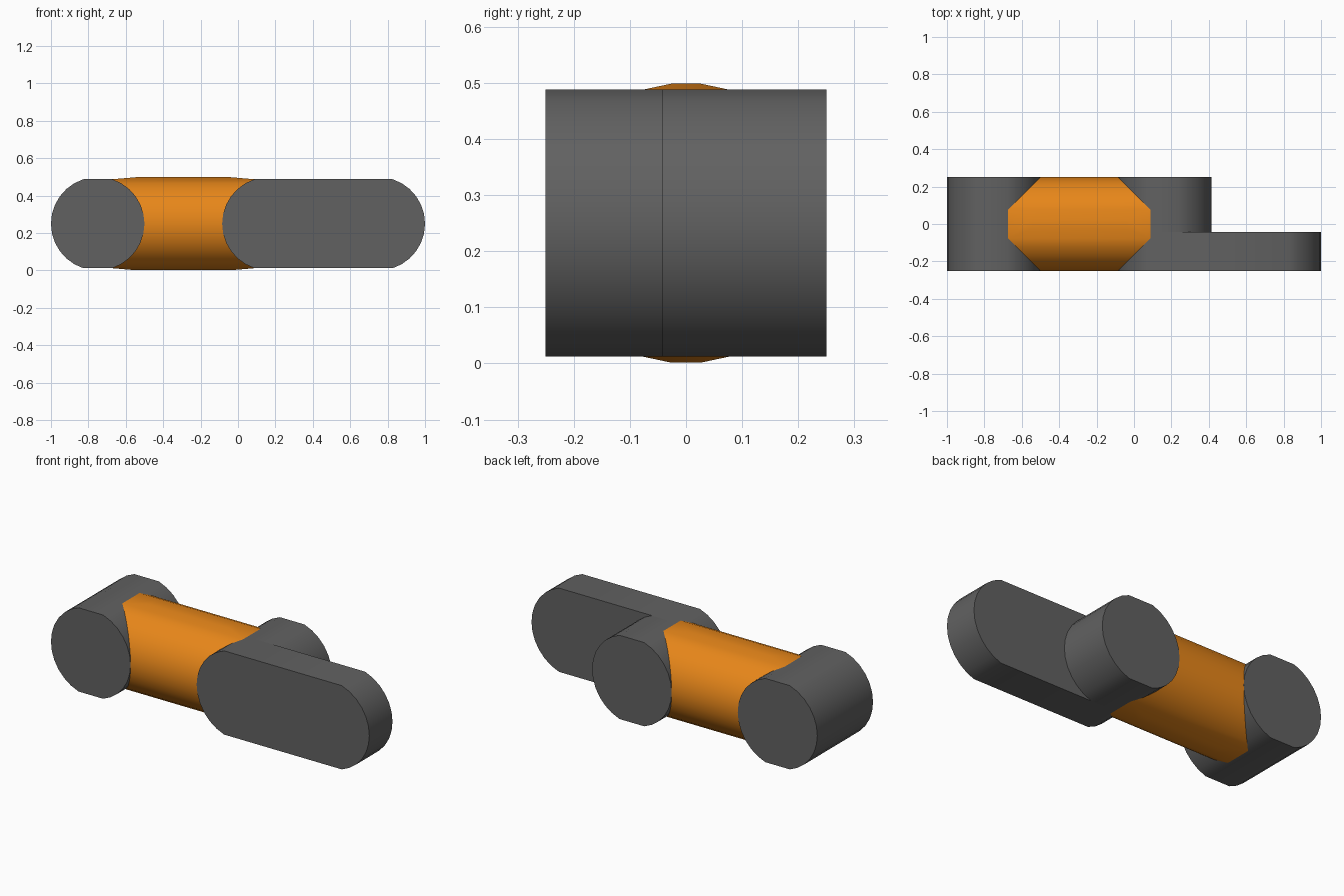
import bpy, bmesh
from math import sin, cos, radians

if "Cube" in bpy.data.objects:
    bpy.data.objects.remove(bpy.data.objects["Cube"])

R, Z = 0.25, 0.25                      # common radius and axis height
X_LEFT, X_MID, X_RIGHT = -0.75, 0.165, 0.75
STEP_Y = -0.042                        # back of the long arm


def material(name, color):
    m = bpy.data.materials.new(name)
    m.diffuse_color = (*color, 1)
    m.use_nodes = True
    m.node_tree.nodes["Principled BSDF"].inputs["Base Color"].default_value = m.diffuse_color
    return m


def arc(cx, a0, a1):
    """12 degree steps of a circle in the xz plane"""
    step = 12 if a1 > a0 else -12
    return [(cx + R * cos(radians(a)), Z + R * sin(radians(a)))
            for a in range(a0, a1 + step, step)]


def face(bm, pts):
    bm.faces.new([bm.verts.new(p) for p in pts])


def cap(bm, outline, y):
    face(bm, [(x, y, z) for x, z in outline])


def wall(bm, outline, y0, y1):
    for (xa, za), (xb, zb) in zip(outline, outline[1:] + outline[:1]):
        face(bm, [(xa, y0, za), (xb, y0, zb), (xb, y1, zb), (xa, y1, za)])


def finish(bm, name, mat):
    bmesh.ops.remove_doubles(bm, verts=bm.verts, dist=1e-5)
    bmesh.ops.recalc_face_normals(bm, faces=bm.faces)
    mesh = bpy.data.meshes.new(name)
    bm.to_mesh(mesh)
    bm.free()
    mesh.materials.append(mat)
    ob = bpy.data.objects.new(name, mesh)
    bpy.context.collection.objects.link(ob)
    bpy.ops.object.select_all(action='DESELECT')
    ob.select_set(True)
    bpy.context.view_layer.objects.active = ob
    bpy.ops.object.shade_smooth_by_angle(angle=radians(30))
    return ob


grey = material("dark_grey", (0.12, 0.12, 0.12))
orange = material("orange", (0.8, 0.24, 0.01))


# round cross bar with flattened top and bottom
def disc(cx):
    return arc(cx, -72, 72) + arc(cx, 108, 252)


bm = bmesh.new()
wall(bm, disc(X_LEFT), -R, R)
cap(bm, disc(X_LEFT), -R)
cap(bm, disc(X_LEFT), R)
finish(bm, "left_cross_bar", grey)

# right cross bar joined to the long arm at the front
bm = bmesh.new()
stadium = arc(X_RIGHT, -72, 72) + arc(X_MID, 108, 252)
wall(bm, stadium, -R, STEP_Y)
cap(bm, stadium, -R)
cap(bm, arc(X_RIGHT, -72, 72) + arc(X_MID, 72, -72), STEP_Y)
wall(bm, disc(X_MID), STEP_Y, R)
cap(bm, disc(X_MID), R)
finish(bm, "right_bar_and_arm", grey)

# connecting tube, mitred against both bars
bm = bmesh.new()
left, right = [], []
for k in range(30):
    a = radians(6 + 12 * k)
    y, z = R * sin(a), Z + R * cos(a)
    inset = 0.205 if abs(y) < 0.05 else abs(y)
    left.append((X_LEFT + inset, y, z))
    right.append((X_MID - inset, y, z))
for k in range(30):
    n = (k + 1) % 30
    face(bm, [left[k], right[k], right[n], left[n]])
for ring in (left, right):
    # small sloping end facets, top and bottom
    face(bm, [ring[i] for i in (28, 29, 0, 1)])
    face(bm, [ring[i] for i in (13, 14, 15, 16)])
finish(bm, "connecting_tube", orange)
